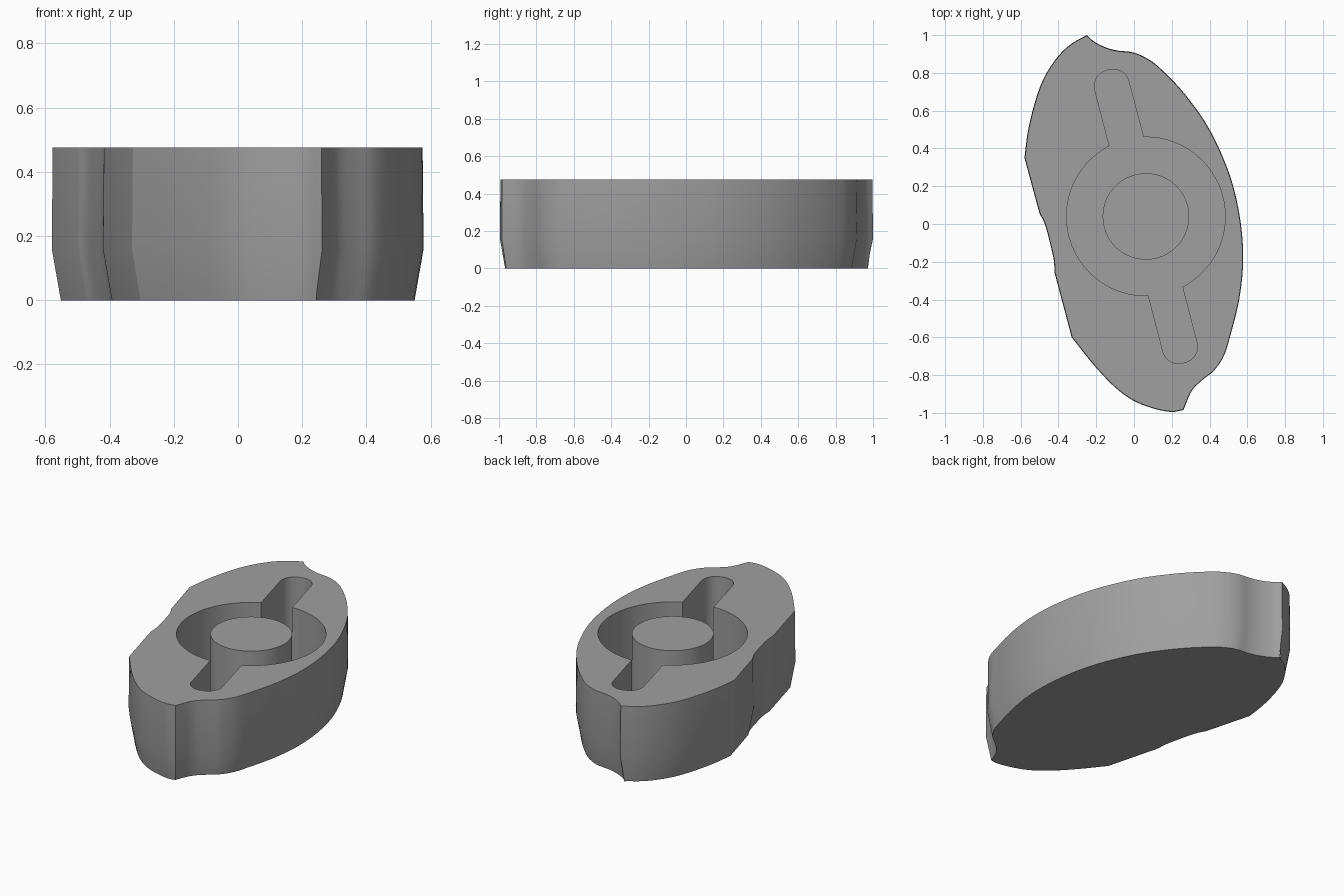
import bpy, bmesh, math
from mathutils import Vector, Matrix

if "Cube" in bpy.data.objects:
    bpy.data.objects.remove(bpy.data.objects["Cube"])

HEIGHT, FLOOR = 0.475, 0.08
CENTRE = Vector((0.063, 0.04))          # axis of hub, ring channel and slots
TILT = math.radians(14.6)

grey = bpy.data.materials.new("mid grey")
grey.diffuse_color = (0.35, 0.35, 0.35, 1)
grey.use_nodes = True
grey.node_tree.nodes["Principled BSDF"].inputs["Base Color"].default_value = grey.diffuse_color


def loft(name, loops):
    """Closed solid through stacked loops of (points, z)."""
    bm = bmesh.new()
    rings = [[bm.verts.new((p.x, p.y, z)) for p in pts] for pts, z in loops]
    n = len(rings[0])
    for low, high in zip(rings, rings[1:]):
        for i in range(n):
            j = (i + 1) % n
            bm.faces.new((low[i], low[j], high[j], high[i]))
    bm.faces.new(rings[0][::-1])
    bm.faces.new(rings[-1])
    bmesh.ops.recalc_face_normals(bm, faces=bm.faces)
    mesh = bpy.data.meshes.new(name)
    bm.to_mesh(mesh)
    bm.free()
    mesh.materials.append(grey)
    ob = bpy.data.objects.new(name, mesh)
    bpy.context.collection.objects.link(ob)
    return ob


def curve(points, steps=5):
    """Smooth curve through the points, leaving out the last one."""
    p = [Vector(q) for q in points]
    if len(p) == 2:
        return p[:1]
    p = [2 * p[0] - p[1]] + p + [2 * p[-1] - p[-2]]
    out = []
    for a, b, c, d in zip(p, p[1:], p[2:], p[3:]):
        for k in range(steps):
            t = k / steps
            out.append(0.5 * (2 * b + (c - a) * t + (2 * a - 5 * b + 4 * c - d) * t * t
                              + (3 * b - a - 3 * c + d) * t ** 3))
    return out


def inset(pts, dist):
    """Mitred inward offset of a counter-clockwise outline."""
    out = []
    for i, p in enumerate(pts):
        d1 = (p - pts[i - 1]).normalized()
        d2 = (pts[(i + 1) % len(pts)] - p).normalized()
        n1, n2 = Vector((-d1.y, d1.x)), Vector((-d2.y, d2.x))
        out.append(p + (n1 + n2) * dist / (1 + n1.dot(n2)))
    return out


def arc(cx, cy, r, a0, a1, steps):
    return [Vector((cx + r * math.cos(a0 + (a1 - a0) * k / steps),
                    cy + r * math.sin(a0 + (a1 - a0) * k / steps))) for k in range(steps + 1)]


def smooth(ob):
    bpy.ops.object.select_all(action='DESELECT')
    ob.select_set(True)
    bpy.context.view_layer.objects.active = ob
    bpy.ops.object.shade_smooth_by_angle(angle=math.radians(20))


# Body outline, clockwise from the rear tip, one list per stretch between corners
stretches = [
    [(-0.25, 1.0), (-0.21, 0.965), (-0.15, 0.935), (-0.087, 0.918), (-0.013, 0.91),
     (0.055, 0.884), (0.135, 0.828), (0.267, 0.69), (0.40, 0.50), (0.505, 0.265),
     (0.56, 0.04), (0.578, -0.185), (0.557, -0.40), (0.505, -0.61), (0.475, -0.70),
     (0.425, -0.775), (0.36, -0.828), (0.305, -0.885), (0.262, -0.985)],
    [(0.262, -0.985), (0.2, -0.995), (0.11, -0.979), (0.0, -0.937), (-0.10, -0.865),
     (-0.21, -0.75), (-0.33, -0.6)],
    [(-0.33, -0.6), (-0.42, -0.26)],
    [(-0.42, -0.26), (-0.425, -0.19), (-0.445, -0.10), (-0.472, 0.0), (-0.50, 0.055)],
    [(-0.50, 0.055), (-0.58, 0.35)],
    [(-0.58, 0.35), (-0.56, 0.50), (-0.517, 0.67), (-0.468, 0.79), (-0.40, 0.89),
     (-0.33, 0.955), (-0.25, 1.0)],
]
outline = [p for s in stretches for p in curve(s)][::-1]

# Body: tapered foot, nearly straight wall above
body = loft("body", [(inset(outline, 0.028), 0), (outline, 0.16),
                     (inset(outline, 0.003), HEIGHT)])

# Pocket: round channel joined to two opposite slots with rounded ends
R, W, L, C = 0.42, 0.093, 0.80, 0.085
a = math.acos(W / R)
half = ([Vector((W, R * math.sin(a)))]
        + arc(W - C, L - C, C, 0, math.pi / 2, 8)
        + arc(C - W, L - C, C, math.pi / 2, math.pi, 8)
        + arc(0, 0, R, math.pi - a, math.pi + a, 40)[:-1])
turn = Matrix.Rotation(TILT, 2)
pocket = [CENTRE + turn @ (p * s) for s in (1, -1) for p in half]
cutter = loft("pocket_cutter", [(pocket, FLOOR), (pocket, HEIGHT + 0.2)])
cutter.hide_render = True

cut = body.modifiers.new("pocket", 'BOOLEAN')
cut.operation, cut.solver, cut.object = 'DIFFERENCE', 'EXACT', cutter
bpy.context.view_layer.objects.active = body
bpy.ops.object.modifier_apply(modifier=cut.name)
bpy.data.objects.remove(cutter)
smooth(body)

# Hub: round post standing on the channel floor
circle = arc(CENTRE.x, CENTRE.y, 0.229, 0, 2 * math.pi, 64)[:-1]
hub = loft("hub", [(circle, FLOOR), (circle, HEIGHT)])
smooth(hub)
